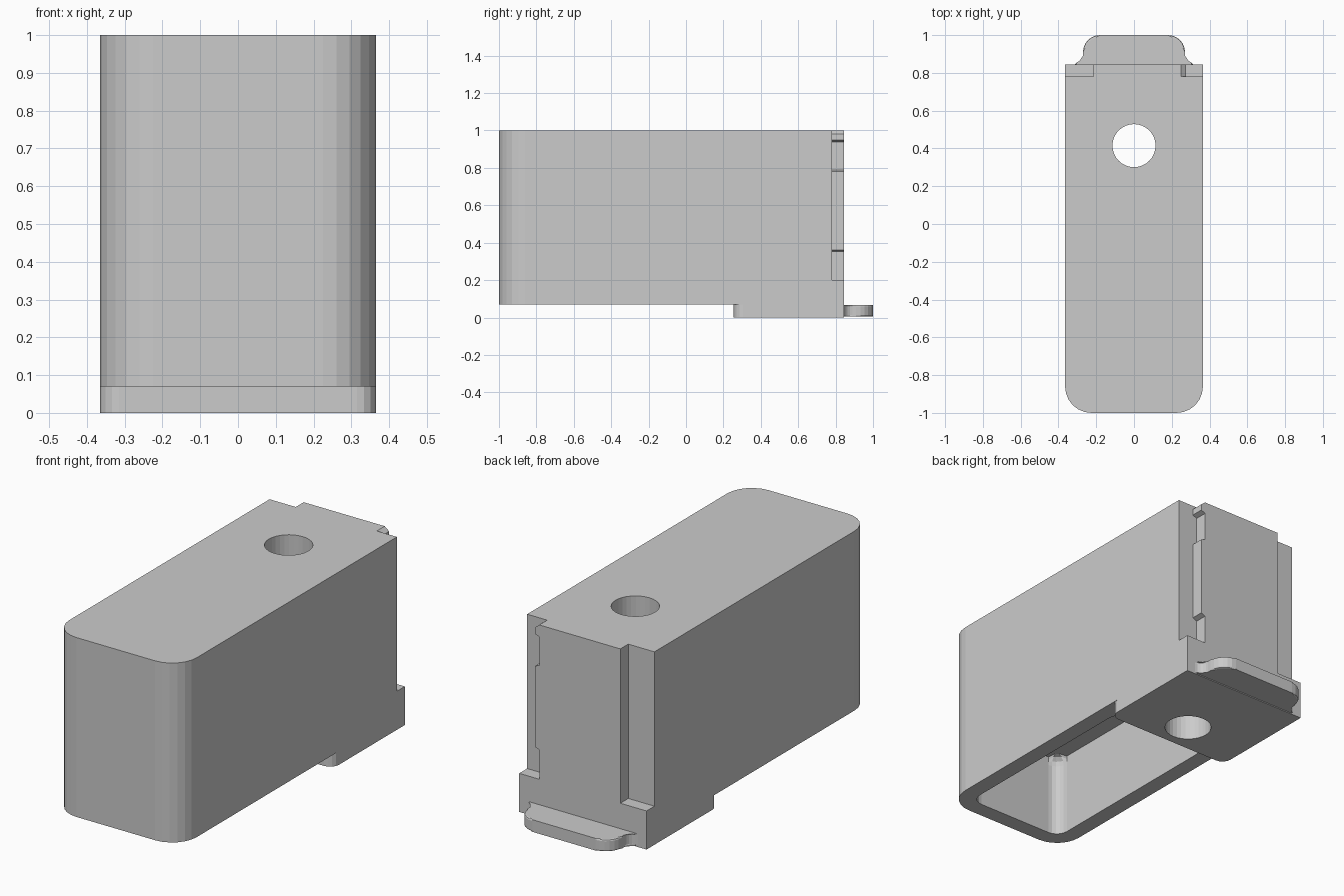
import bpy, bmesh
from math import radians, cos, sin

if "Cube" in bpy.data.objects:
    bpy.data.objects.remove(bpy.data.objects["Cube"])


def arc(cx, cy, r, a0, a1, n=6):
    return [(cx + r * cos(radians(a0 + (a1 - a0) * i / n)),
             cy + r * sin(radians(a0 + (a1 - a0) * i / n))) for i in range(n + 1)]


def prism(name, pts, lo, hi, axis='Z', bevel=0, segs=1, only_top=False):
    """Extrude an outline along Z (points are x,y) or Y (points are x,z)."""
    put = (lambda p, h: (p[0], p[1], h)) if axis == 'Z' else (lambda p, h: (p[0], h, p[1]))
    bm = bmesh.new()
    base = [bm.verts.new(put(p, lo)) for p in pts]
    top = [bm.verts.new(put(p, hi)) for p in pts]
    n = len(pts)
    bm.faces.new(base[::-1])
    cap = bm.faces.new(top)
    for i in range(n):
        j = (i + 1) % n
        bm.faces.new((base[i], base[j], top[j], top[i]))
    if bevel:
        edges = set(cap.edges)
        if not only_top:
            bm.faces.ensure_lookup_table()
            edges |= set(bm.faces[0].edges)
        bmesh.ops.bevel(bm, geom=list(edges), offset=bevel, segments=segs,
                        profile=0.5, affect='EDGES')
    bmesh.ops.recalc_face_normals(bm, faces=bm.faces[:])
    me = bpy.data.meshes.new(name)
    bm.to_mesh(me)
    bm.free()
    ob = bpy.data.objects.new(name, me)
    bpy.context.collection.objects.link(ob)
    return ob


def cut(target, cutter):
    cutter.hide_render = True
    m = target.modifiers.new(cutter.name, 'BOOLEAN')
    m.operation, m.solver, m.object = 'DIFFERENCE', 'EXACT', cutter
    bpy.context.view_layer.objects.active = target
    bpy.ops.object.modifier_apply(modifier=m.name)
    bpy.data.objects.remove(cutter)


W, BACK, R = 0.365, 0.845, 0.14

# main body with rounded front corners
body = prism('body', arc(-W + R, -1 + R, R, 180, 270) + arc(W - R, -1 + R, R, 270, 360)
             + [(W, BACK), (-W, BACK)], 0, 1)

# raise the underside in front of the foot, leaving rounded foot corners
f, fy = 0.05, 0.255
cut(body, prism('underside_cutter',
                [(-0.5, -1.1), (0.5, -1.1), (0.5, fy + f)]
                + arc(W - f, fy + f, f, 360, 270, 4)
                + arc(-W + f, fy + f, f, 270, 180, 4) + [(-0.5, fy + f)], -0.1, 0.07))

# cavity opening downwards, with a rounded ceiling edge
c, r, y0, y1 = W - 0.085, 0.065, -0.915, 0.21
cut(body, prism('cavity_cutter',
                arc(-c + r, y0 + r, r, 180, 270, 5) + arc(c - r, y0 + r, r, 270, 360, 5)
                + arc(c - r, y1 - r, r, 0, 90, 5) + arc(-c + r, y1 - r, r, 90, 180, 5),
                0.0, 0.5, bevel=0.045, segs=3, only_top=True))

# vertical through hole
cut(body, prism('hole_cutter', arc(0, 0.415, 0.114, 0, 360 * 31 / 32, 31), -0.1, 1.1))

# rear corner slots: one plain, one with a latching profile
cut(body, prism('plain_slot_cutter', [(-0.5, 0.2), (-0.215, 0.2), (-0.215, 1.1), (-0.5, 1.1)],
                0.78, 0.95, 'Y'))
cut(body, prism('latch_slot_cutter',
                [(0.5, 0.2), (0.25, 0.2), (0.25, 0.352), (0.275, 0.362), (0.275, 0.78),
                 (0.25, 0.79), (0.25, 0.938), (0.275, 0.948), (0.275, 0.98), (0.25, 1.0),
                 (0.25, 1.1), (0.5, 1.1)], 0.78, 0.95, 'Y'))

# rear tongue with flared root and softened edges
half = ([(0.315, BACK - 0.01)] + arc(0.315, BACK + 0.045, 0.045, 270, 180, 5)
        + arc(0.18, 0.91, 0.09, 0, 90, 6))
tongue = prism('rear_tongue', half + [(-x, y) for x, y in reversed(half)],
               0.005, 0.068, bevel=0.008, segs=2)
